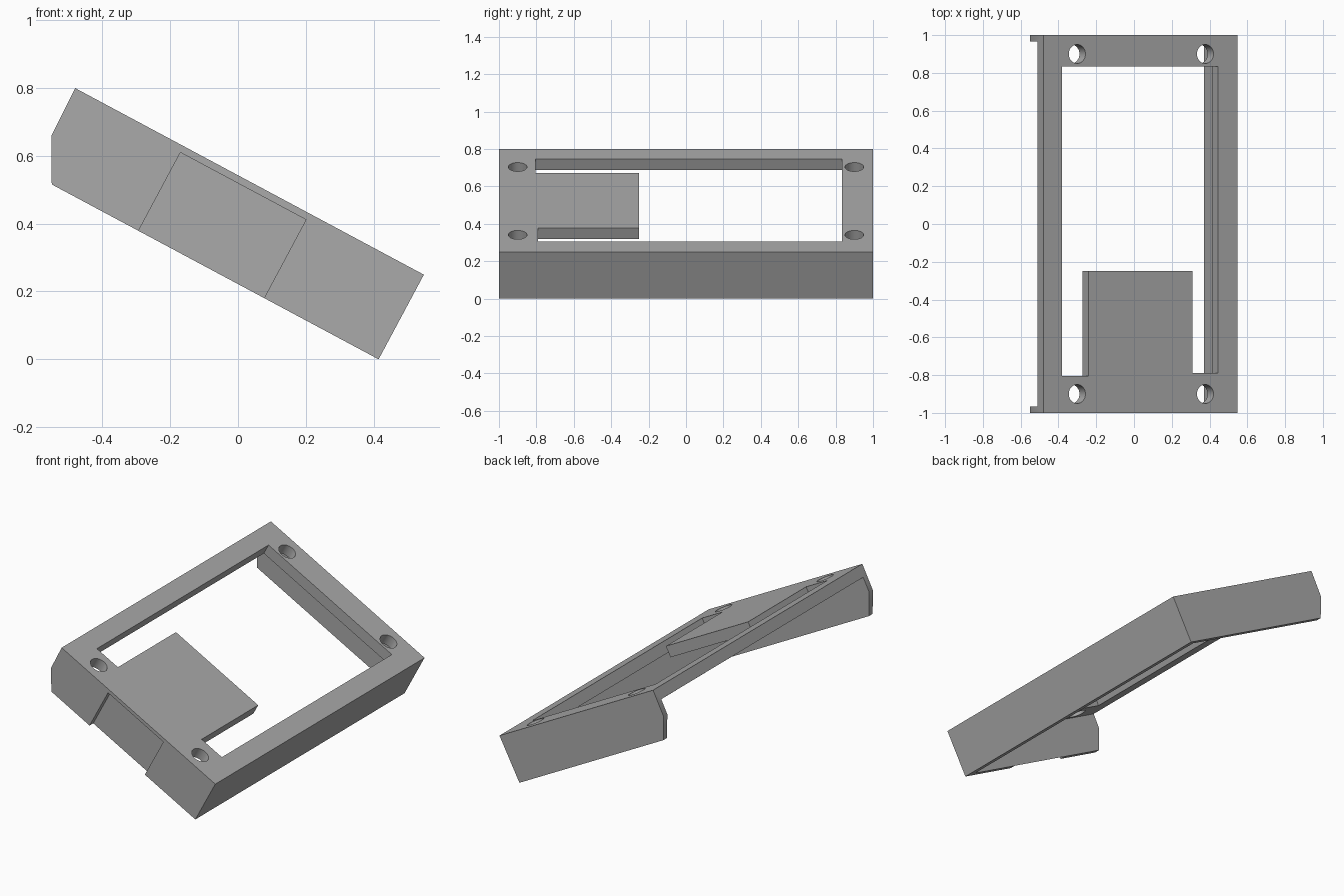
import bpy, bmesh, math
from mathutils import Matrix, Vector

cube = bpy.data.objects.get("Cube")
if cube:
    bpy.data.objects.remove(cube, do_unlink=True)

grey = bpy.data.materials.new("plain grey")
grey.use_nodes = True
colour = (0.4, 0.4, 0.4, 1)
grey.diffuse_color = colour
grey.node_tree.nodes["Principled BSDF"].inputs["Base Color"].default_value = colour

# Frame sizes: u runs down the slope, y across, v is height above the top face
LENGTH, DEPTH, PLATE, WALL = 1.166, 0.283, 0.067, 0.035
TILT = math.atan2(0.55, 1.028)


def prism(name, points, axis, low, high):
    """Extrude a flat outline along y or v."""
    place = {"y": lambda p, h: (p[0], h, p[1]), "v": lambda p, h: (p[0], p[1], h)}[axis]
    bm = bmesh.new()
    face = bm.faces.new([bm.verts.new(place(p, low)) for p in points])
    side = bmesh.ops.extrude_face_region(bm, geom=[face])["geom"]
    shift = Vector(place((0, 0), high - low))
    bmesh.ops.translate(bm, vec=shift, verts=[g for g in side if isinstance(g, bmesh.types.BMVert)])
    bmesh.ops.recalc_face_normals(bm, faces=bm.faces)
    mesh = bpy.data.meshes.new(name)
    bm.to_mesh(mesh)
    bm.free()
    mesh.materials.append(grey)
    obj = bpy.data.objects.new(name, mesh)
    bpy.context.collection.objects.link(obj)
    return obj


def rect(a, b, c, d):
    return [(a, c), (b, c), (b, d), (a, d)]


def circle(u, y, radius, sides=32):
    turns = [2 * math.pi * i / sides for i in range(sides)]
    return [(u + radius * math.cos(t), y + radius * math.sin(t)) for t in turns]


# Solid body with the clipped upper corner
frame = prism("tilted_frame", [(0, 0), (LENGTH, 0), (LENGTH, -DEPTH),
                               (0.073, -DEPTH), (0.004, -0.157)], "y", -1, 1)

# Hollow underside, open at the high end
cutters = [prism("cavity_cutter", rect(-0.3, LENGTH - 0.05, -0.6, -PLATE),
                 "y", WALL - 1, 1 - WALL)]
# Window outline running around the tab
cutters.append(prism("window_cutter", [
    (0.113, 0.835), (0.113, -0.805), (0.272, -0.805), (0.272, -0.25),
    (0.896, -0.25), (0.896, -0.79), (1.049, -0.79), (1.049, 0.835)], "v", -0.12, 0.1))
# Notch in the front wall
cutters.append(prism("notch_cutter", rect(0.363, 0.783, -0.6, -0.021), "y", -1.2, WALL - 1))
# Four screw holes
for u in (0.203, 0.972):
    for y in (-0.9, 0.9):
        cutters.append(prism("hole_cutter", circle(u, y, 0.05), "v", -0.12, 0.1))

bpy.context.view_layer.objects.active = frame
for cutter in cutters:
    cutter.hide_render = True
    cut = frame.modifiers.new("cut", "BOOLEAN")
    cut.operation, cut.solver, cut.object = "DIFFERENCE", "EXACT", cutter
    bpy.ops.object.modifier_apply(modifier=cut.name)
    bpy.data.objects.remove(cutter, do_unlink=True)

# Tilt the frame so that its low edge rests on the ground
frame.data.transform(Matrix.Translation((-0.48, 0, 0.8)) @ Matrix.Rotation(TILT, 4, "Y"))
frame.data.update()
lowest = min(v.co.z for v in frame.data.vertices)
frame.data.transform(Matrix.Translation((0, 0, -lowest)))

bpy.ops.object.select_all(action="DESELECT")
frame.select_set(True)
bpy.ops.object.shade_smooth_by_angle(angle=math.radians(30))
